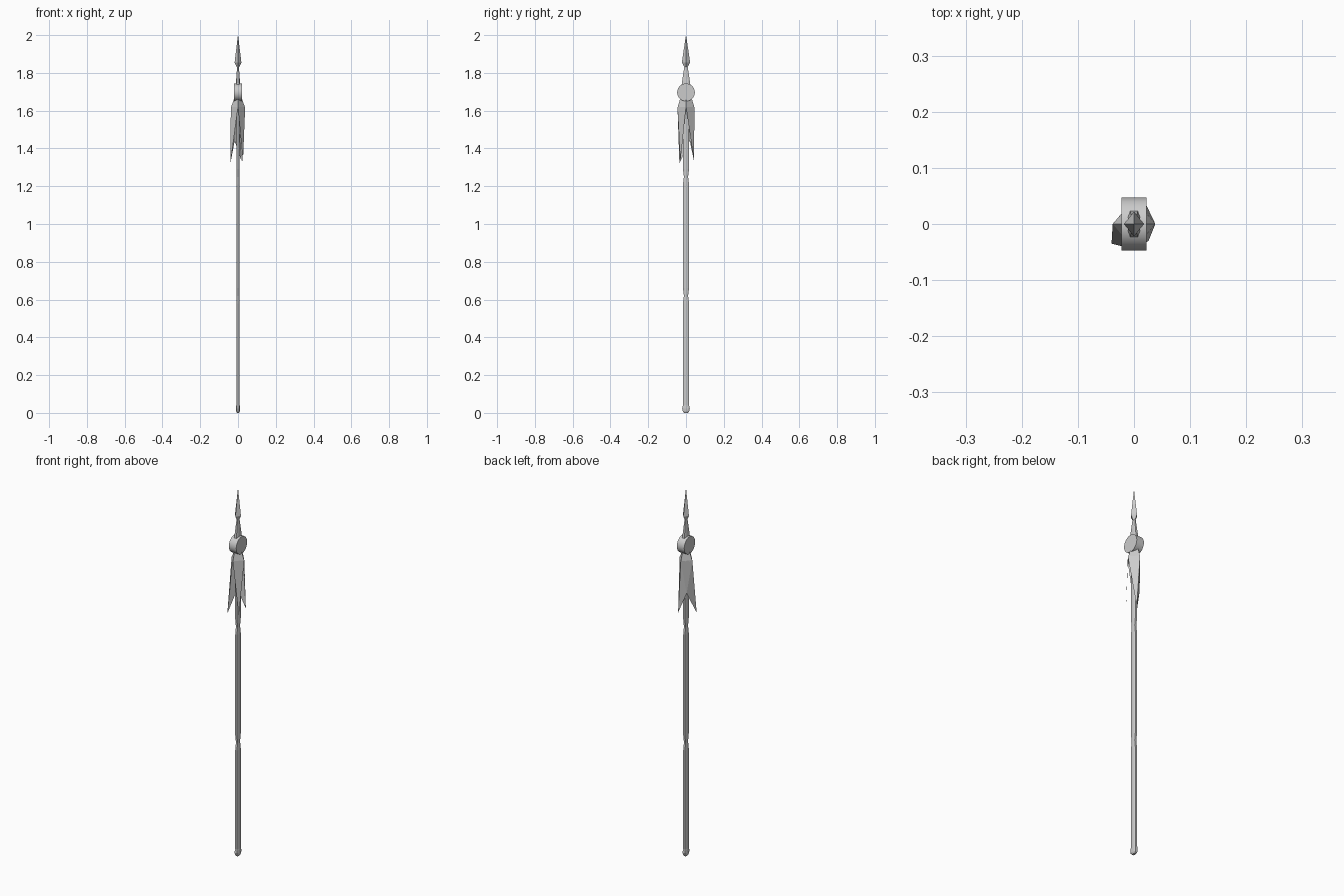
import bpy, bmesh, math

if "Cube" in bpy.data.objects:
    bpy.data.objects.remove(bpy.data.objects["Cube"])


def make(name, verts, faces, smooth=False):
    mesh = bpy.data.meshes.new(name)
    mesh.from_pydata(verts, [], faces)
    bm = bmesh.new()
    bm.from_mesh(mesh)
    bmesh.ops.recalc_face_normals(bm, faces=bm.faces)
    bm.to_mesh(mesh)
    bm.free()
    ob = bpy.data.objects.new(name, mesh)
    bpy.context.collection.objects.link(ob)
    if smooth:
        bpy.context.view_layer.objects.active = ob
        ob.select_set(True)
        bpy.ops.object.shade_smooth_by_angle(angle=math.radians(35))
        ob.select_set(False)
    return ob


def loft(name, section, rings, smooth=False):
    """Skin a unit cross-section through rings of (z, half x, half y)."""
    n = len(section)
    verts = [(x * rx, y * ry, z) for z, rx, ry in rings for x, y in section]
    faces = [(k * n + i, k * n + (i + 1) % n, (k + 1) * n + (i + 1) % n, (k + 1) * n + i)
             for k in range(len(rings) - 1) for i in range(n)]
    faces += [tuple(range(n)), tuple(range((len(rings) - 1) * n, len(rings) * n))]
    return make(name, verts, faces, smooth)


OCT = [(1, -.5), (1, .5), (.6, 1), (-.6, 1), (-1, .5), (-1, -.5), (-.6, -1), (.6, -1)]
DIAMOND = [(1, 0), (0, 1), (-1, 0), (0, -1)]

# flattened shaft with two pinched grips
loft("shaft", OCT, [(.03, .009, .016), (.58, .009, .016), (.62, .008, .011),
                    (.66, .009, .016), (1.21, .009, .016), (1.25, .008, .011),
                    (1.29, .009, .016), (1.66, .009, .016)])

# rounded butt
loft("butt_cap", OCT, [(0, .006, .010), (.008, .010, .017), (.022, .011, .020),
                       (.036, .010, .018), (.044, .008, .014)])

# round boss lying across the shaft
bpy.ops.mesh.primitive_cylinder_add(vertices=24, radius=.047, depth=.044,
                                    location=(0, 0, 1.697),
                                    rotation=(0, math.pi / 2, 0))
boss = bpy.context.object
boss.name = "boss"
bpy.ops.object.shade_smooth_by_angle(angle=math.radians(35))
boss.select_set(False)

# tapered neck and four-sided blade
loft("neck", OCT, [(1.72, .012, .025), (1.745, .011, .022), (1.845, .004, .007)])
loft("blade", DIAMOND, [(1.83, .006, .008), (1.855, .018, .022), (2.0, .0004, .0004)])

# cloth collar and ragged streamers hanging from its four sides
loft("cloth_collar", DIAMOND, [(1.615, .038, .045), (1.66, .022, .032)])
R, K, L, F = (.038, 0, 1.62), (0, .045, 1.62), (-.038, 0, 1.62), (0, -.045, 1.62)
A, B, C = (-.04, -.035, 1.32), (.018, .042, 1.335), (.026, -.03, 1.325)
notch = (-.018, .02, 1.44)
for name, outline in {
    "streamer_front_left": [L, F, A],
    "streamer_front_right": [F, R, C],
    "streamer_back_right": [R, K, B],
}.items():
    make(name, outline, [(0, 1, 2)])
make("streamer_back_left", [K, L, A, notch, B], [(0, 1, 3), (1, 2, 3), (0, 3, 4)])
